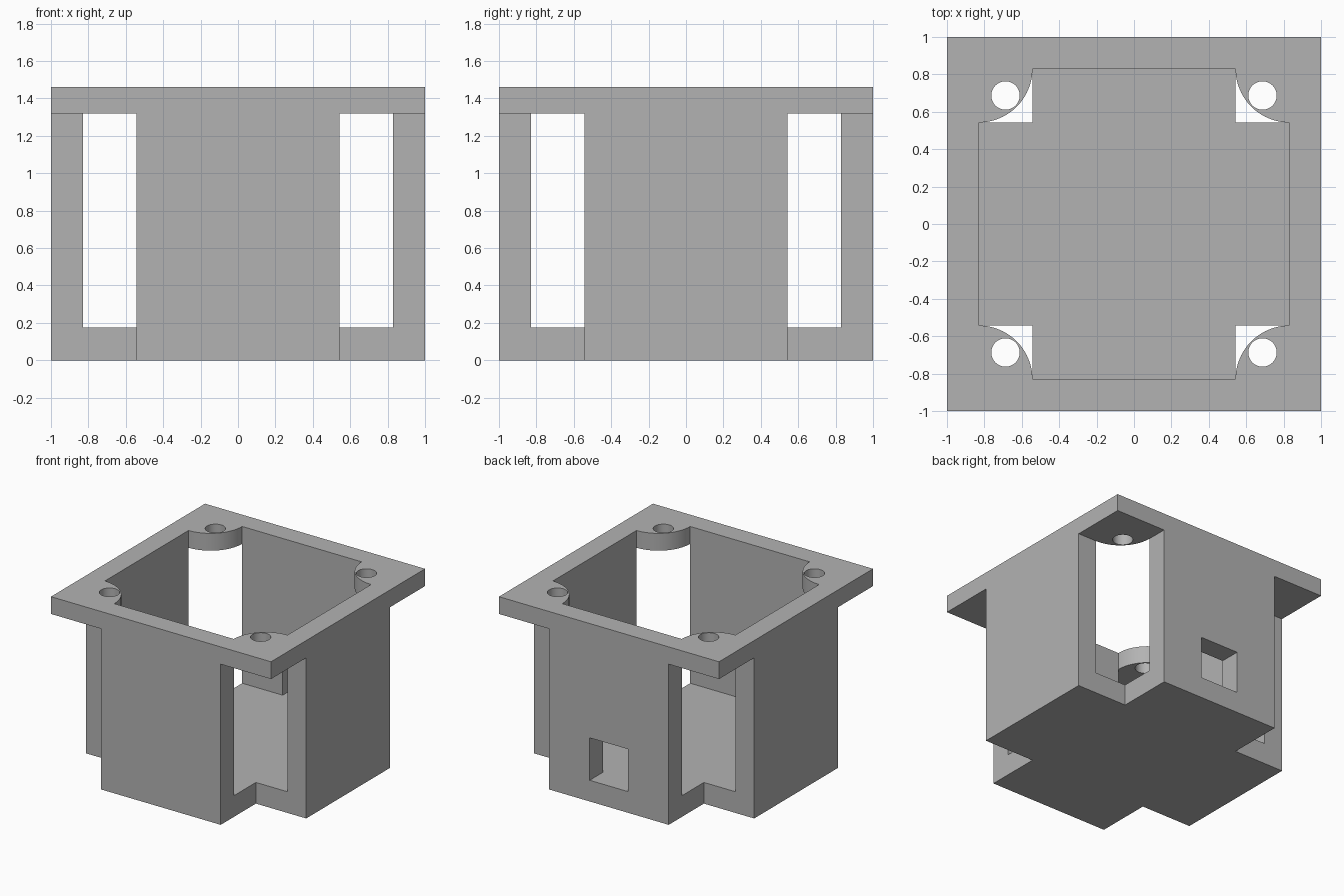
import bpy
import bmesh
from math import cos, sin, pi, radians

OUT, INNER, ARM = 1.0, 0.83, 0.543      # outer half size, cavity half size, arm half width
FLOOR, RIM, TOP = 0.174, 1.32, 1.462    # floor top, flange underside, flange top

if "Cube" in bpy.data.objects:
    bpy.data.objects.remove(bpy.data.objects["Cube"], do_unlink=True)

grey = bpy.data.materials.new("plain grey")
grey.use_nodes = True
grey.diffuse_color = (0.45, 0.45, 0.45, 1)
grey.node_tree.nodes["Principled BSDF"].inputs["Base Color"].default_value = grey.diffuse_color


def prism(name, points, z0, z1):
    """Extrude a counter-clockwise outline from z0 up to z1."""
    bm = bmesh.new()
    face = bm.faces.new([bm.verts.new((x, y, z0)) for x, y in points])
    top = bmesh.ops.extrude_face_region(bm, geom=[face])["geom"]
    bmesh.ops.translate(bm, vec=(0, 0, z1 - z0),
                        verts=[v for v in top if isinstance(v, bmesh.types.BMVert)])
    bmesh.ops.recalc_face_normals(bm, faces=bm.faces)
    mesh = bpy.data.meshes.new(name)
    bm.to_mesh(mesh)
    bm.free()
    mesh.materials.append(grey)
    obj = bpy.data.objects.new(name, mesh)
    bpy.context.collection.objects.link(obj)
    return obj


def combine(target, tool, operation):
    """Apply a boolean and discard the tool."""
    mod = target.modifiers.new("combine", "BOOLEAN")
    mod.object, mod.operation, mod.solver = tool, operation, "EXACT"
    bpy.context.view_layer.objects.active = target
    bpy.ops.object.modifier_apply(modifier=mod.name)
    bpy.data.objects.remove(tool, do_unlink=True)


def rect(x0, x1, y0, y1):
    return [(x0, y0), (x1, y0), (x1, y1), (x0, y1)]


def circle(cx, cy, r, n=48):
    return [(cx + r * cos(2 * pi * i / n), cy + r * sin(2 * pi * i / n)) for i in range(n)]


def four_turns(points):
    """Repeat an outline section around the centre in quarter turns."""
    result = []
    for _ in range(4):
        result += points
        points = [(-y, x) for x, y in points]
    return result


# Cross-shaped body, hollowed so that its notched corners are open
housing = prism("housing", four_turns([(OUT, -ARM), (OUT, ARM), (ARM, ARM)]), 0, RIM)
combine(housing, prism("cavity", rect(-INNER, INNER, -INNER, INNER), FLOOR, TOP), "DIFFERENCE")

# Square cable window low in the back wall
combine(housing, prism("window", rect(-0.175, 0.175, 0.7, 1.1), FLOOR, 0.523), "DIFFERENCE")

# Square flange with rounded corner tabs around its opening
flange = prism("flange", rect(-OUT, OUT, -OUT, OUT), RIM, TOP)
radius, steps = INNER - ARM, 20
arc = [(INNER + radius * cos(a), INNER + radius * sin(a))
       for a in (1.5 * pi - 0.5 * pi * i / steps for i in range(steps + 1))]
combine(flange, prism("opening", four_turns(arc), RIM - 0.1, TOP + 0.1), "DIFFERENCE")

# Screw holes through the corner tabs
for x, y in four_turns([(0.687, 0.687)]):
    combine(flange, prism("screw_hole", circle(x, y, 0.076), RIM - 0.1, TOP + 0.1), "DIFFERENCE")

combine(housing, flange, "UNION")

# Smooth the round surfaces, keep the edges sharp
bpy.ops.object.select_all(action="DESELECT")
housing.select_set(True)
bpy.context.view_layer.objects.active = housing
bpy.ops.object.shade_smooth_by_angle(angle=radians(30))
